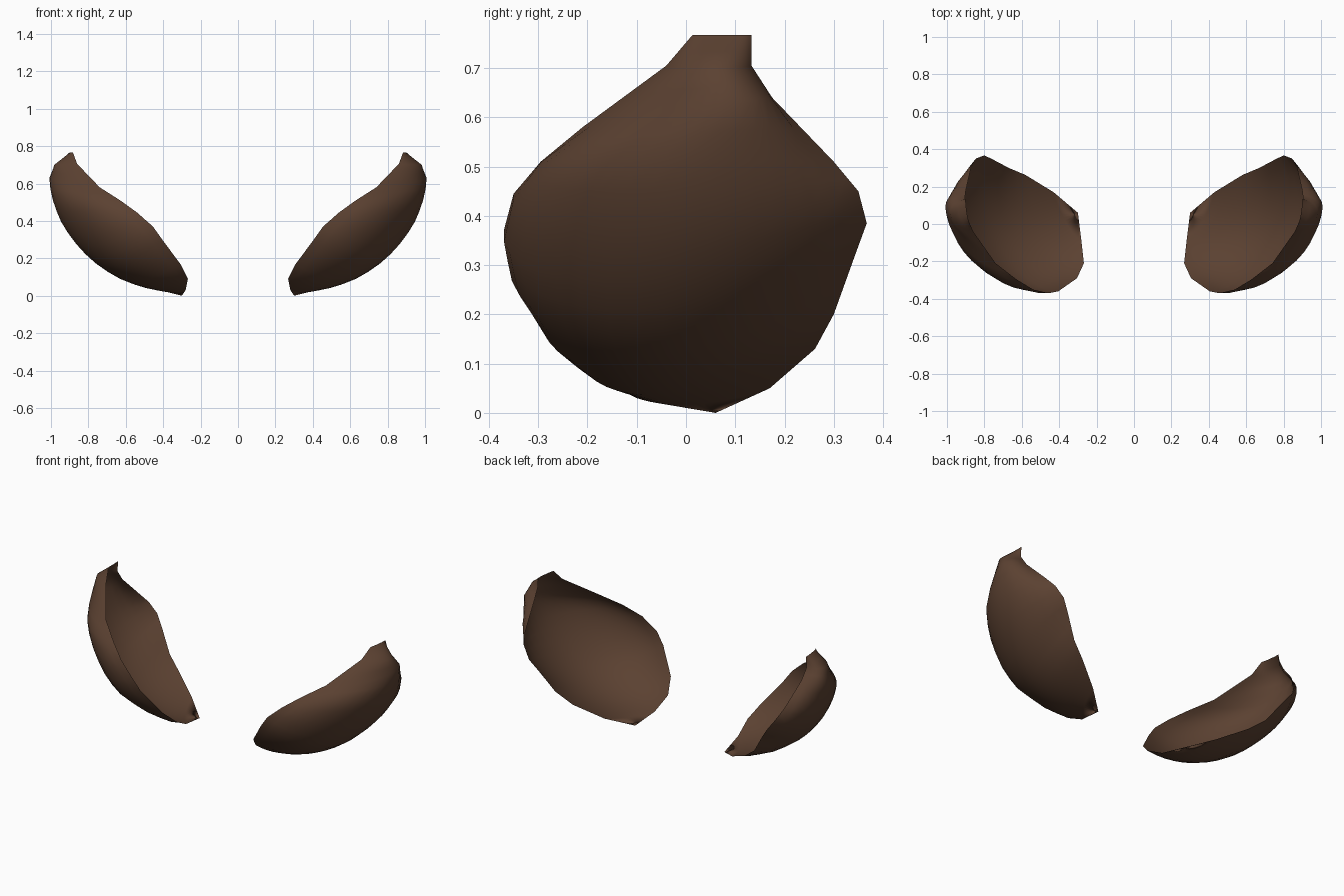
import bpy, math
from mathutils import Vector

if "Cube" in bpy.data.objects:
    bpy.data.objects.remove(bpy.data.objects["Cube"])

HALF = 8  # columns on each side of the spine

# Guide curves of the right shell, bottom to top: front rim, outer spine, back rim
front = [(.30, .06, 0), (.28, -.10, .03), (.268, -.21, .09), (.305, -.29, .165),
         (.405, -.36, .30), (.455, -.37, .37), (.54, -.35, .445), (.63, -.295, .51),
         (.74, -.21, .58), (.86, -.04, .705), (.883, .013, .767)]
spine = [(.30, .06, 0), (.37, .02, .018), (.47, -.03, .037), (.59, -.07, .08),
         (.72, -.10, .16), (.825, -.10, .265), (.91, -.08, .385), (.967, -.05, .51),
         (.995, .03, .62), (.98, .05, .70), (.895, .07, .767)]
back = [(.30, .06, 0), (.43, .17, .05), (.58, .262, .13), (.67, .30, .20),
        (.755, .345, .325), (.80, .367, .385), (.845, .35, .45), (.872, .30, .51),
        (.90, .175, .64), (.905, .133, .705), (.90, .133, .767)]
# Roundness of each rib towards the front and back rims (degrees)
front_arc = [20, 25, 38, 50, 66, 75, 80, 82, 82, 80, 70]
back_arc = [20, 20, 28, 40, 56, 62, 65, 66, 70, 70, 60]


def refine(points, smooth):
    """Insert a straight or smooth midpoint between neighbouring guide points."""
    p = [Vector(q) for q in points]
    out = [p[0]]
    for i in range(len(p) - 1):
        mid = (p[i] + p[i + 1]) / 2
        if smooth and 0 < i < len(p) - 3:
            mid = (p[i] + p[i + 1]) * 9 / 16 - (p[i - 1] + p[i + 2]) / 16
        out += [mid, p[i + 1]]
    return out


def rib(f, s, b, fa, ba):
    """Rounded cross-section from front rim over the spine to back rim."""
    mid, half = (f + b) / 2, (b - f) / 2
    pts = []
    for i in range(-HALF, HALF + 1):
        arc = math.radians(fa if i < 0 else ba)
        a = arc * i / HALF
        bulge = (math.cos(a) - math.cos(arc)) / (1 - math.cos(arc))
        pts.append(mid + half * (math.sin(a) / math.sin(arc)) + (s - mid) * bulge)
    return pts


# Loft the ribs; the first rib collapses to the bottom corner
arcs = [[v.x for v in refine([(d, 0, 0) for d in t], False)] for t in (front_arc, back_arc)]
rows = list(zip(refine(front, False), refine(spine, True), refine(back, False), *arcs))[1:]
verts = [Vector(front[0])]
for row in rows:
    verts += rib(*row)
n = 2 * HALF + 1
faces = [(0, 2 + i, 1 + i) for i in range(n - 1)]
for r in range(len(rows) - 1):
    for i in range(n - 1):
        a = 1 + r * n + i
        faces.append((a, a + 1, a + n + 1, a + n))
faces = [f[::-1] if len(f) == 3 else f for f in faces]  # fan faces outward too

mesh = bpy.data.meshes.new("curved_shells")
mesh.from_pydata(verts, [], faces)
mesh.update()
shells = bpy.data.objects.new("curved_shells", mesh)
bpy.context.collection.objects.link(shells)

# Dark brown finish
mat = bpy.data.materials.new("dark_brown")
mat.diffuse_color = (.105, .053, .031, 1)
mat.use_nodes = True
mat.node_tree.nodes["Principled BSDF"].inputs["Base Color"].default_value = mat.diffuse_color
mesh.materials.append(mat)

# Mirrored left shell, smooth shading
mirror = shells.modifiers.new("mirror", 'MIRROR')
mirror.use_axis[0] = True
mesh.polygons.foreach_set("use_smooth", [True] * len(mesh.polygons))
